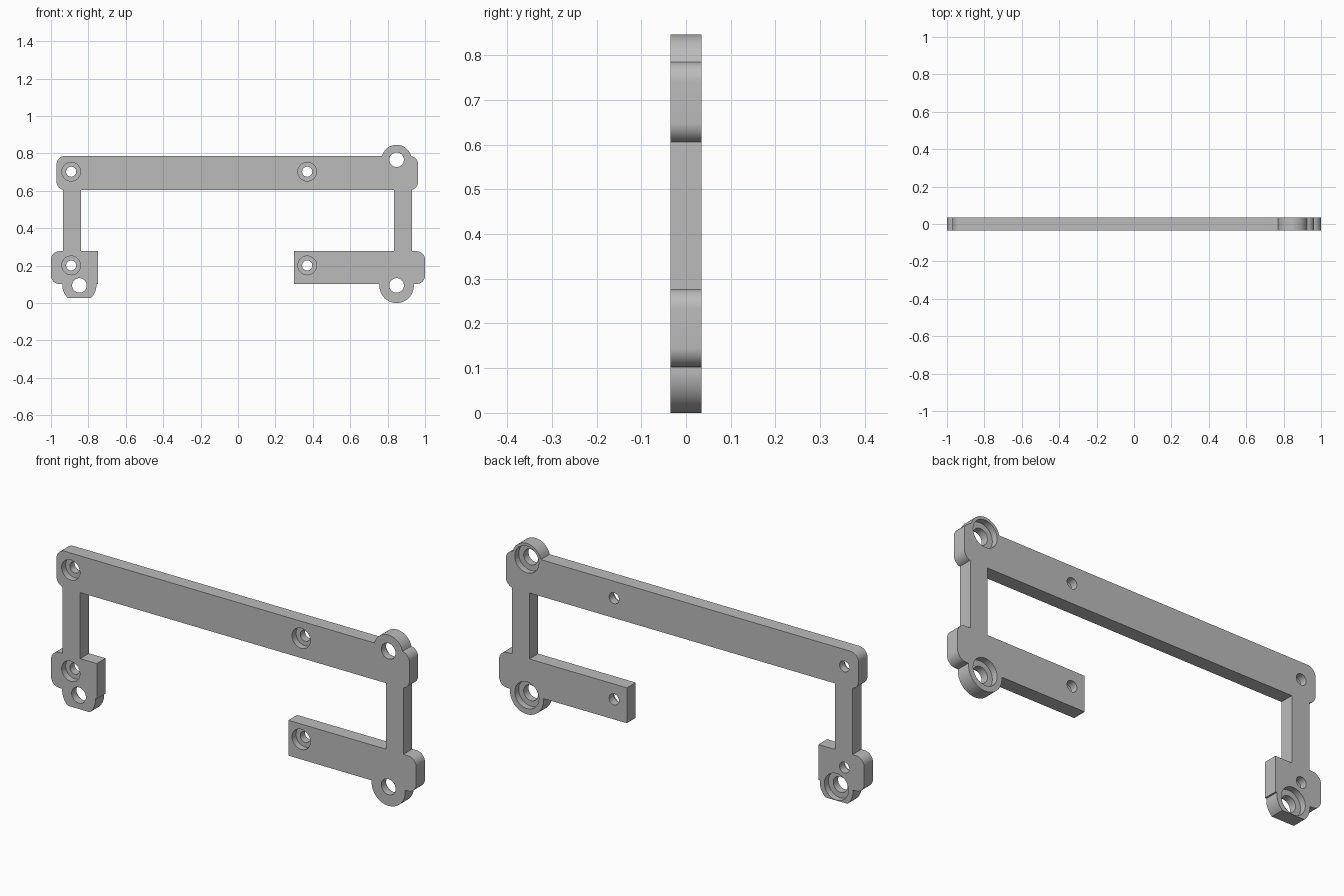
import bpy, bmesh
from math import sin, cos, radians, tau

cube = bpy.data.objects.get("Cube")
if cube:
    bpy.data.objects.remove(cube, do_unlink=True)

HALF = 0.0345      # half the plate thickness
R = 0.045          # corner rounding


def arc(cx, cz, r, a0, a1, n=10):
    """Points on an arc, angles in degrees."""
    angles = [radians(a0 + (a1 - a0) * i / n) for i in range(n + 1)]
    return [(cx + r * cos(a), cz + r * sin(a)) for a in angles]


def make_object(name, bm):
    bmesh.ops.recalc_face_normals(bm, faces=bm.faces[:])
    mesh = bpy.data.meshes.new(name)
    bm.to_mesh(mesh)
    bm.free()
    obj = bpy.data.objects.new(name, mesh)
    bpy.context.collection.objects.link(obj)
    return obj


# Left foot: rounded block with a flat-bottomed lug
outline = arc(-0.955, 0.147, R, 180, 270)
outline += arc(-0.848, 0.094, 0.091, 175, 228.4)
outline += arc(-0.848, 0.094, 0.091, 311.6, 365)
outline += [(-0.749, 0.102), (-0.749, 0.277), (-0.84, 0.277)]
# Inner opening and lower right arm
outline += [(-0.84, 0.604), (0.834, 0.604), (0.834, 0.277), (0.30, 0.277), (0.30, 0.102)]
# Lower right round lug and rounded end
outline += arc(0.848, 0.092, 0.092, 174, 366, 32)
outline += arc(0.955, 0.147, R, 270, 360) + arc(0.955, 0.232, R, 0, 90)
# Right post
outline += [(0.93, 0.277), (0.93, 0.606)]
# Top bar with its round lug
outline += arc(0.918, 0.649, R, 286, 360) + arc(0.918, 0.741, R, 0, 80)
outline += arc(0.848, 0.766, 0.08, 14.5, 165.5, 28)
outline += arc(-0.925, 0.741, R, 90, 180) + arc(-0.925, 0.649, R, 180, 255)
# Left post and top of the left foot
outline += [(-0.936, 0.606), (-0.936, 0.277)]
outline += arc(-0.955, 0.232, R, 90, 180)

bm = bmesh.new()
front = bm.faces.new([bm.verts.new((x, -HALF, z)) for x, z in outline])
ext = bmesh.ops.extrude_face_region(bm, geom=[front], use_keep_orig=True)
verts = [g for g in ext["geom"] if isinstance(g, bmesh.types.BMVert)]
bmesh.ops.translate(bm, verts=verts, vec=(0, 2 * HALF, 0))
bracket = make_object("mounting_bracket", bm)


def stepped_hole(bm, x, z, profile, n=40):
    """Closed turned solid along y from (y, radius) steps."""
    rings = [[bm.verts.new((x + r * cos(tau * i / n), y, z + r * sin(tau * i / n)))
              for i in range(n)] for y, r in profile]
    for a, b in zip(rings, rings[1:]):
        for i in range(n):
            j = (i + 1) % n
            bm.faces.new((a[i], a[j], b[j], b[i]))
    bm.faces.new(rings[0])
    bm.faces.new(rings[-1])


# Screw holes: small ones recessed at the front, large ones at the back
small = [(-0.1, 0.05), (-0.003, 0.05), (-0.003, 0.027), (0.1, 0.027)]
large = [(-0.1, 0.039), (0.003, 0.039), (0.003, 0.066), (0.1, 0.066)]
bm = bmesh.new()
for x, z in [(-0.892, 0.702), (0.37, 0.702), (-0.892, 0.201), (0.37, 0.201)]:
    stepped_hole(bm, x, z, small)
for x, z in [(0.848, 0.766), (0.848, 0.094), (-0.848, 0.094)]:
    stepped_hole(bm, x, z, large)
cutter = make_object("hole_cutter", bm)
cutter.hide_render = True

mod = bracket.modifiers.new("holes", "BOOLEAN")
mod.operation = "DIFFERENCE"
mod.solver = "EXACT"
mod.object = cutter

bpy.ops.object.select_all(action="DESELECT")
bracket.select_set(True)
bpy.context.view_layer.objects.active = bracket
bpy.ops.object.modifier_apply(modifier=mod.name)
bpy.data.objects.remove(cutter, do_unlink=True)

# Single grey finish
grey = bpy.data.materials.new("plain_grey")
grey.use_nodes = True
colour = (0.5, 0.5, 0.5, 1)
grey.diffuse_color = colour
grey.node_tree.nodes["Principled BSDF"].inputs["Base Color"].default_value = colour
bracket.data.materials.clear()
bracket.data.materials.append(grey)
bpy.ops.object.shade_smooth_by_angle(angle=radians(30))
